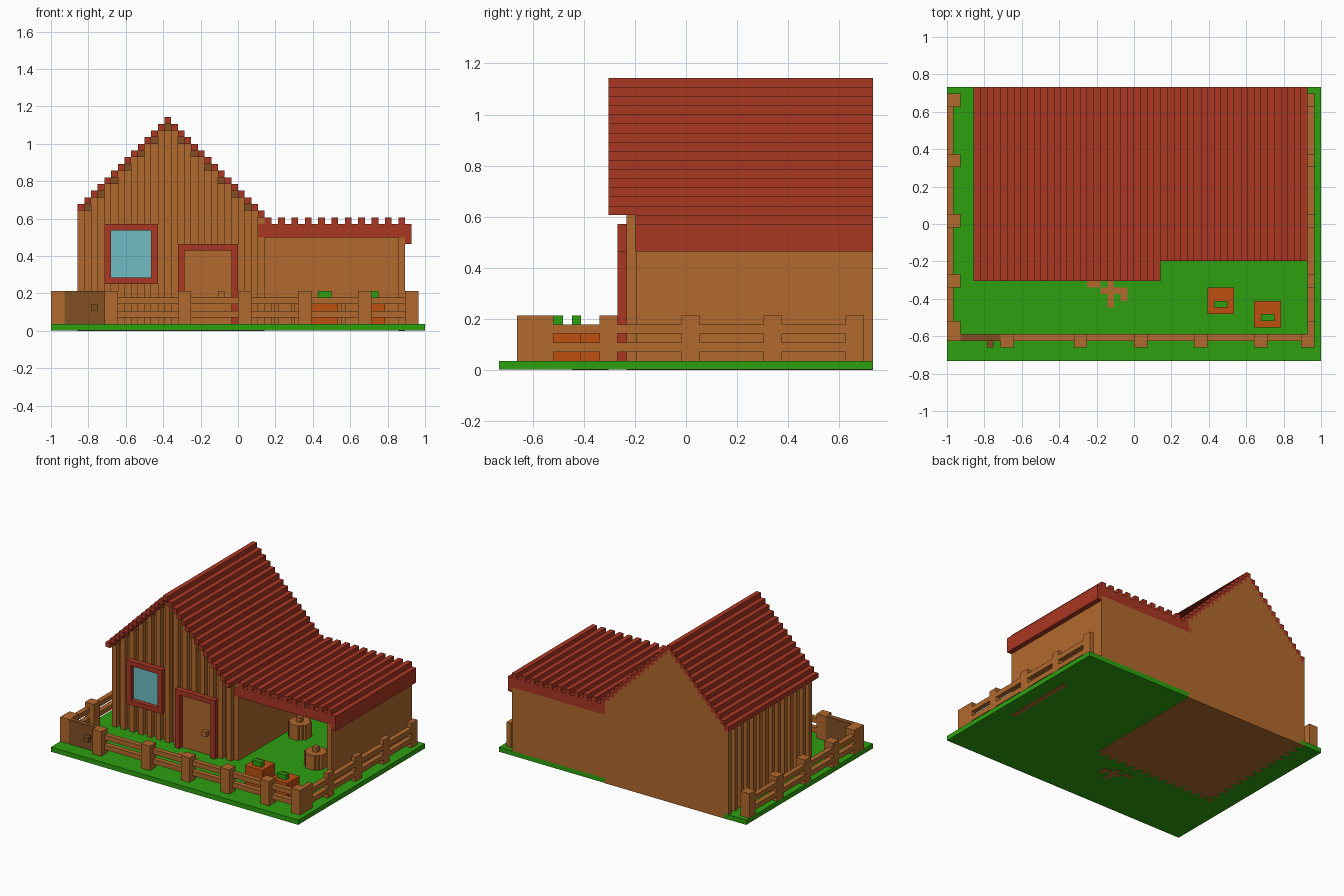
import bpy, bmesh

if "Cube" in bpy.data.objects:
    bpy.data.objects.remove(bpy.data.objects["Cube"], do_unlink=True)

U = 1 / 28  # one block


def material(name, rgb):
    m = bpy.data.materials.new(name)
    m.use_nodes = True
    m.diffuse_color = (*rgb, 1)
    m.node_tree.nodes["Principled BSDF"].inputs["Base Color"].default_value = (*rgb, 1)
    return m


WOOD = material("wood brown", (0.445, 0.144, 0.027))
DARK = material("dark wood", (0.223, 0.080, 0.017))
RED = material("roof red", (0.402, 0.038, 0.017))
GREEN = material("grass green", (0.026, 0.352, 0.005))
GLASS = material("glass blue", (0.156, 0.515, 0.546))
ORANGE = material("orange", (0.515, 0.080, 0.005))


def finish(bm, name, mat):
    bmesh.ops.recalc_face_normals(bm, faces=bm.faces)
    bmesh.ops.scale(bm, vec=(U, U, U), verts=bm.verts)
    me = bpy.data.meshes.new(name)
    bm.to_mesh(me)
    bm.free()
    me.materials.append(mat)
    ob = bpy.data.objects.new(name, me)
    bpy.context.collection.objects.link(ob)
    return ob


def boxes(name, mat, items):
    """One object from boxes given in blocks as (x0, x1, y0, y1, z0, z1)."""
    bm = bmesh.new()
    for x0, x1, y0, y1, z0, z1 in items:
        vs = bmesh.ops.create_cube(bm, size=1)["verts"]
        bmesh.ops.scale(bm, vec=(x1 - x0, y1 - y0, z1 - z0), verts=vs)
        bmesh.ops.translate(bm, vec=((x0 + x1) / 2, (y0 + y1) / 2, (z0 + z1) / 2), verts=vs)
    return finish(bm, name, mat)


def frame(x0, x1, z0, z1, y0, y1, sill):
    """Border one block wide, with or without a bottom bar."""
    out = [(x0, x0 + 1, y0, y1, z0, z1), (x1 - 1, x1, y0, y1, z0, z1),
           (x0 + 1, x1 - 1, y0, y1, z1 - 1, z1)]
    if sill:
        out.append((x0 + 1, x1 - 1, y0, y1, z0, z0 + 1))
    return out


def roof_top(c):
    """Height of the stepped gable roof above column c."""
    return c + 43 if c <= -11 else 21 - c


BACK = 20.5

# Grass slab, notched where the house stands
bm = bmesh.new()
outline = [(-28, -BACK), (28, -BACK), (28, BACK), (4, BACK), (4, -5.5),
           (-23, -5.5), (-23, BACK), (-28, BACK)]
face = bm.faces.new([bm.verts.new((x, y, 0.04)) for x, y in outline])
top = bmesh.ops.extrude_face_region(bm, geom=[face])["geom"]
bmesh.ops.translate(bm, vec=(0, 0, 0.96),
                    verts=[v for v in top if isinstance(v, bmesh.types.BMVert)])
finish(bm, "ground", GREEN)

# Bare earth showing through the grass
boxes("dirt_patch", WOOD, [
    (-7, -5, -9.5, -8.5, 0, 1.04), (-4, -3, -9.5, -8.5, 0, 1.04),
    (-5, -1, -10.5, -9.5, 0, 1.04), (-4, -3, -12.5, -10.5, 0, 1.04),
    (-2, -1, -11.5, -10.5, 0, 1.04)])
boxes("wall_footing", WOOD, [(24, 25, -5.5, 9.5, 0, 1)])

# House body: planks alternate in depth on the front and the left side
boxes("house_walls", WOOD,
      [(c, c + 1, -6.5 if c % 2 == 0 else -5.5, BACK, 0, roof_top(c) - 1)
       for c in range(-23, 4)])
boxes("left_wall_planks", WOOD,
      [(-24, -23, -6.5 + 2 * i, -5.5 + 2 * i, 0, 18) for i in range(14)])
boxes("gable_trim", DARK,
      [(c, c + 1, -6, -5.5, roof_top(c) - 2, roof_top(c) - 1) for c in range(-23, 3, 2)])

# Stepped gable roof
boxes("main_roof", RED,
      [(c, c + 1, -8.5, BACK, roof_top(c) - 1, roof_top(c)) for c in range(-24, 4)])

# Window
boxes("window_frame", RED, frame(-20, -12, 7, 16, -7.5, -6.4, True))
boxes("window_glass", GLASS, [(-19, -13, -6.6, -6.4, 8, 15)])

# Door
boxes("door_frame", RED, frame(-9, 0, 1, 13, -7.5, -6.4, False))
boxes("door", WOOD, [(-8, -1, -6.55, -5.5, 1, 12)])
boxes("door_handle", WOOD, [(-3, -2, -7.5, -6.5, 5, 6)])

# Open shed
boxes("shed_walls", WOOD, [(24, 25, -5.5, BACK, 1, 14), (4, 24, 19.5, BACK, 1, 14)])
boxes("shed_roof", RED,
      [(3, 25, -5.55, BACK, 14, 16), (25, 26, -5.55, BACK, 13, 16)]
      + [(c, c + 1, -5.55, BACK, 16, 17) for c in range(4, 25, 2)])

# Stools inside the shed
for n, (x, y) in enumerate([(7, 10), (17, 1)], 1):
    boxes(f"stool_{n}", WOOD, [
        (x - 2, x + 2, y - 1, y + 1, 1, 4), (x - 1, x + 1, y - 2, y + 2, 1, 4),
        (x - 1.5, x + 1.5, y - 1.5, y + 1.5, 1, 4), (x - .5, x + .5, y - .5, y + .5, 4, 5)])

# Fences
RAILS = [(2, 3), (4, 5)]
boxes("front_fence_rails", WOOD, [(-20, 27, -17.5, -16.5, a, b) for a, b in RAILS])
boxes("front_fence_posts", WOOD,
      [(x, x + 2, -18.5, -16.5, 1, 6) for x in (-20, -9, 0, 9, 18, 25)])
SIDE_POSTS = (-16.5, -9.5, -0.5, 8.5, 17.5)
for side, rail_x, post_x in (("left", (-28, -27), (-28, -26)),
                             ("right", (26, 27), (26, 27))):
    boxes(side + "_fence_rails", WOOD,
          [(*rail_x, -16.5, 19.5, a, b) for a, b in RAILS])
    boxes(side + "_fence_posts", WOOD,
          [(*post_x, y, y + 2, 1, 6) for y in SIDE_POSTS])

# Gate
boxes("gate_post", WOOD, [(-28, -26, -17.5, -16.5, 1, 6)])
boxes("gate", DARK, [(-26, -20, -17.5, -16.5, 1, 6)])
boxes("gate_handle", DARK, [(-22, -21, -18.5, -17.5, 3, 4)])

# Pumpkins with green stalks
for n, (x, y) in enumerate([(13, -11.5), (20, -13.5)], 1):
    boxes(f"pumpkin_{n}", ORANGE, [(x - 2, x + 2, y - 2, y + 2, 1, 5)])
    boxes(f"pumpkin_stalk_{n}", GREEN, [(x - 1, x + 1, y - 1, y, 5, 6)])
